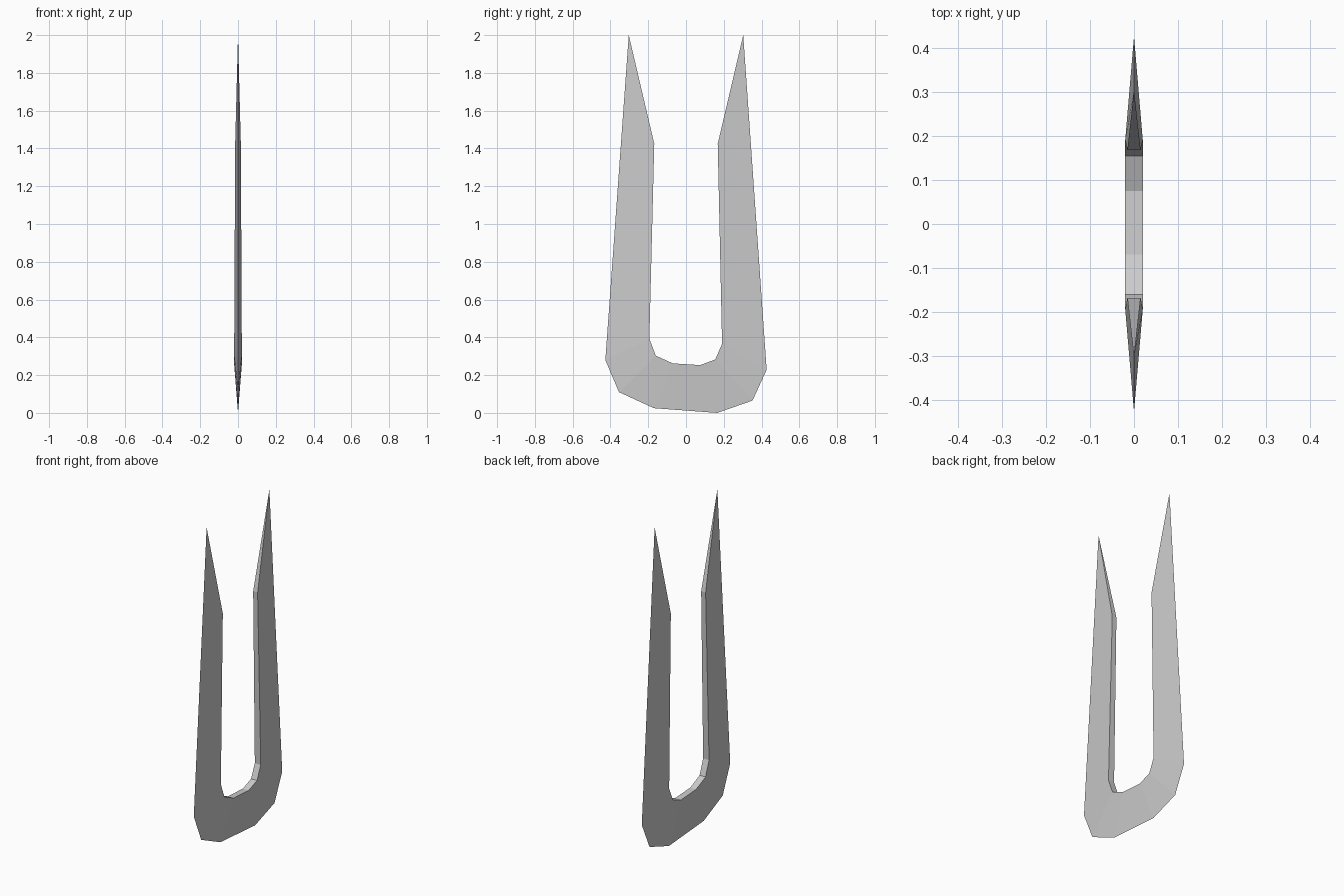
import bpy, bmesh

if "Cube" in bpy.data.objects:
    bpy.data.objects.remove(bpy.data.objects["Cube"])

# Profile in the y-z plane: knife-edged outer outline, flat inner outline
OUTER = [(-0.303, 2.0), (-0.427, 0.28), (-0.355, 0.11), (-0.17, 0.025),
         (0.165, 0.0), (0.352, 0.065), (0.427, 0.228), (0.303, 2.0)]
INNER = [(-0.168, 1.425), (-0.194, 0.393), (-0.16, 0.303), (-0.07, 0.262),
         (0.075, 0.253), (0.155, 0.283), (0.191, 0.365), (0.168, 1.425)]
HALF = [0.015] + [0.02] * 6 + [0.015]   # half thickness along the inner edge

bm = bmesh.new()
edge = [bm.verts.new((0, y, z)) for y, z in OUTER]
left = [bm.verts.new((-h, y, z)) for (y, z), h in zip(INNER, HALF)]
right = [bm.verts.new((h, y, z)) for (y, z), h in zip(INNER, HALF)]

# Sloped sides and flat inner wall
for i in range(len(OUTER) - 1):
    j = i + 1
    bm.faces.new((edge[i], edge[j], right[j], right[i]))
    bm.faces.new((edge[j], edge[i], left[i], left[j]))
    bm.faces.new((right[i], right[j], left[j], left[i]))

# Pointed tips
bm.faces.new((edge[0], right[0], left[0]))
bm.faces.new((edge[-1], left[-1], right[-1]))

bmesh.ops.recalc_face_normals(bm, faces=bm.faces[:])
mesh = bpy.data.meshes.new("two_pronged_blade")
bm.to_mesh(mesh)
bm.free()
blade = bpy.data.objects.new("two_pronged_blade", mesh)
bpy.context.collection.objects.link(blade)
